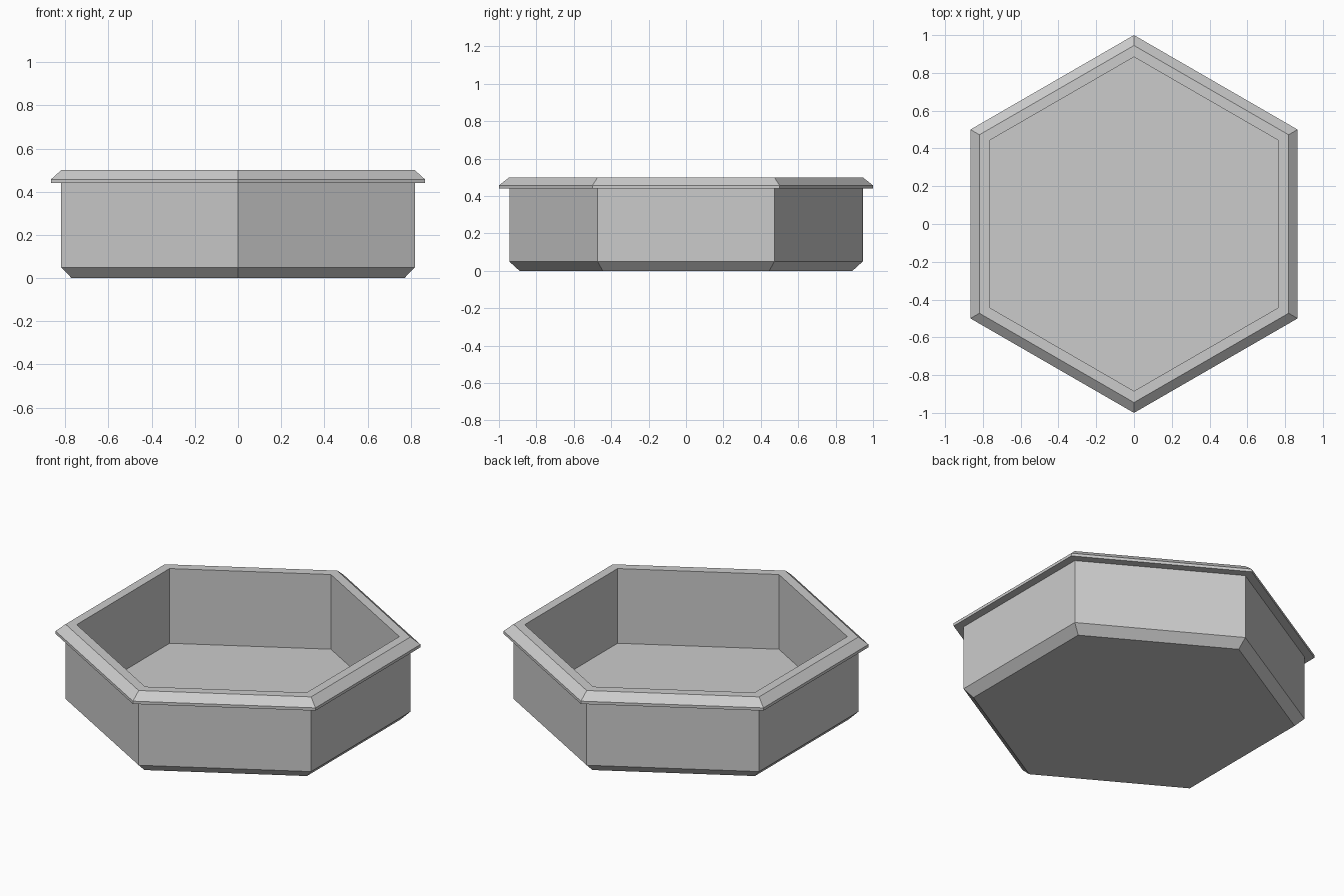
import bpy
import bmesh
from math import cos, sin, pi

cube = bpy.data.objects.get("Cube")
if cube:
    bpy.data.objects.remove(cube, do_unlink=True)

SIDES = 6

# Single grey material
grey = bpy.data.materials.new("plain grey")
grey.use_nodes = True
colour = (0.6, 0.6, 0.6, 1)
grey.diffuse_color = colour
grey.node_tree.nodes["Principled BSDF"].inputs["Base Color"].default_value = colour


def hex_ring(bm, radius, z):
    """Ring of vertices with corners pointing front and back."""
    angles = [pi / 2 + 2 * pi * i / SIDES for i in range(SIDES)]
    return [bm.verts.new((radius * cos(a), radius * sin(a), z)) for a in angles]


def hex_vessel(name, profile, material):
    """Sweep a (radius, height) profile round the hexagon and cap both ends."""
    bm = bmesh.new()
    rings = [hex_ring(bm, r, z) for r, z in profile]
    for low, high in zip(rings, rings[1:]):
        for i in range(SIDES):
            j = (i + 1) % SIDES
            bm.faces.new((low[i], low[j], high[j], high[i]))
    bm.faces.new(rings[0][::-1])
    bm.faces.new(rings[-1])
    bmesh.ops.recalc_face_normals(bm, faces=bm.faces[:])
    mesh = bpy.data.meshes.new(name)
    bm.to_mesh(mesh)
    bm.free()
    mesh.materials.append(material)
    obj = bpy.data.objects.new(name, mesh)
    bpy.context.collection.objects.link(obj)
    return obj


# Hexagonal tray: outside from base to rim, then inside down to the floor
tray_profile = [
    (0.89, 0.0),      # base
    (0.945, 0.05),    # lower chamfer
    (0.945, 0.44),    # outer wall
    (1.0, 0.44),      # rim underside
    (1.0, 0.457),     # rim edge
    (0.945, 0.5),     # rim chamfer
    (0.884, 0.5),     # rim top
    (0.884, 0.05),    # inner wall down to floor
]
hex_vessel("hexagonal_tray", tray_profile, grey)
